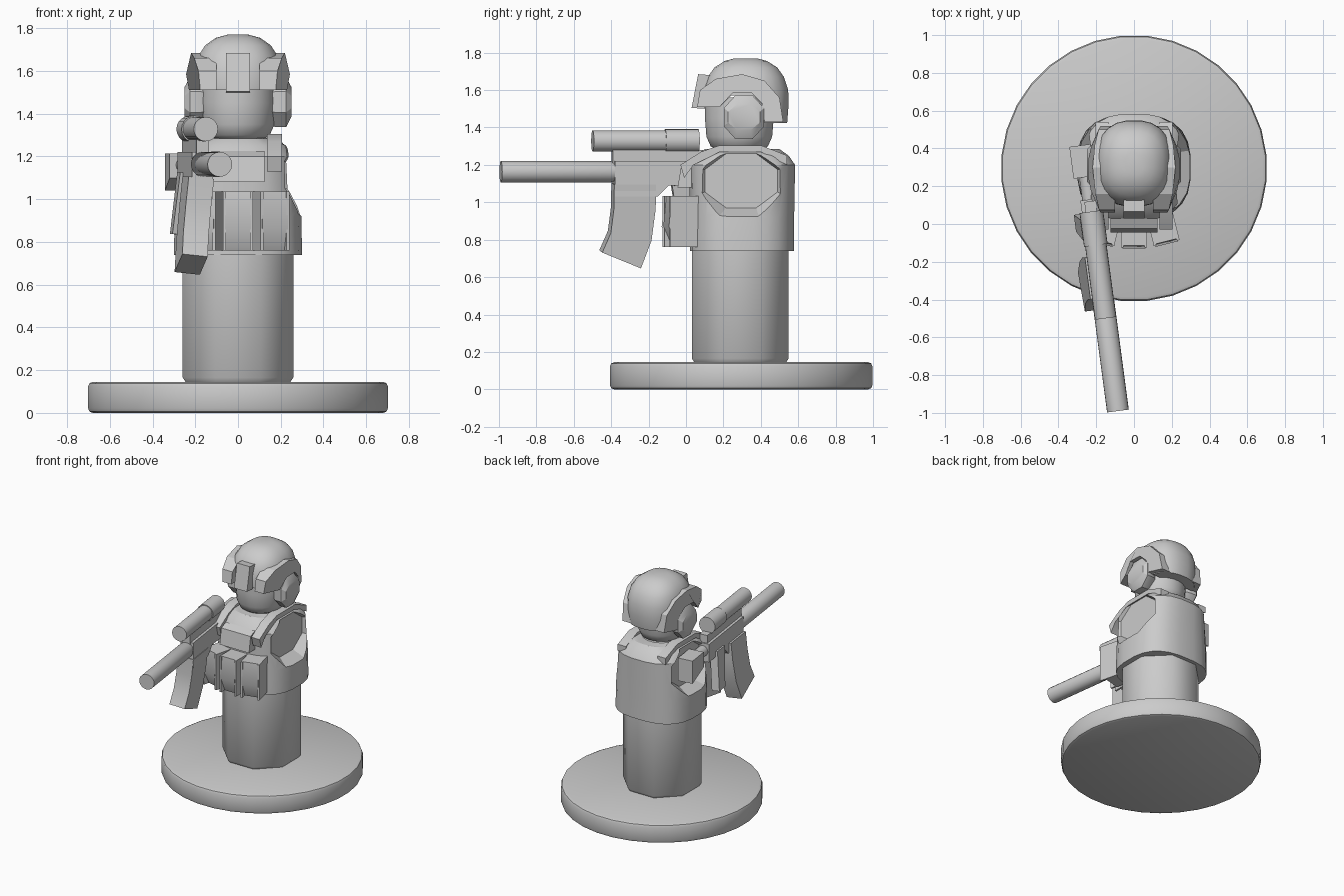
import bpy, bmesh
from math import sin, cos, pi, radians
from mathutils import Matrix, Vector

cube = bpy.data.objects.get("Cube")
if cube:
    bpy.data.objects.remove(cube, do_unlink=True)

grey = bpy.data.materials.new("plain grey")
grey.use_nodes = True
tone = (0.6, 0.6, 0.6, 1)
grey.diffuse_color = tone
grey.node_tree.nodes["Principled BSDF"].inputs["Base Color"].default_value = tone


def loft(name, rings, matrix=Matrix(), smooth=35, bevel=0):
    """Skin equal-length rings of points and cap both ends."""
    bm = bmesh.new()
    loops = [[bm.verts.new(matrix @ Vector(p)) for p in ring] for ring in rings]
    n = len(loops[0])
    for a, b in zip(loops, loops[1:]):
        for i in range(n):
            bm.faces.new((a[i], a[(i + 1) % n], b[(i + 1) % n], b[i]))
    bm.faces.new(loops[0])
    bm.faces.new(loops[-1])
    bmesh.ops.recalc_face_normals(bm, faces=bm.faces)
    mesh = bpy.data.meshes.new(name)
    bm.to_mesh(mesh)
    bm.free()
    mesh.materials.append(grey)
    ob = bpy.data.objects.new(name, mesh)
    bpy.context.collection.objects.link(ob)
    select(ob)
    if bevel:
        mod = ob.modifiers.new("edge", "BEVEL")
        mod.width, mod.segments, mod.limit_method = bevel, 2, "ANGLE"
        mod.angle_limit = radians(50)
        bpy.ops.object.modifier_apply(modifier="edge")
    if smooth:
        bpy.ops.object.shade_smooth_by_angle(angle=radians(smooth))
    return ob


def select(ob):
    bpy.ops.object.select_all(action="DESELECT")
    ob.select_set(True)
    bpy.context.view_layer.objects.active = ob


def oval(hx, hy, cy, z, n=24, power=2.0):
    """Horizontal superellipse ring."""
    pts = []
    for i in range(n):
        t = 2 * pi * (i + 0.5) / n
        c, s = cos(t), sin(t)
        pts.append((hx * abs(c) ** (2 / power) * (1 if c > 0 else -1),
                    cy + hy * abs(s) ** (2 / power) * (1 if s > 0 else -1), z))
    return pts


def prism(name, profile, x0, x1, matrix=Matrix(), **kw):
    """Extrude a (y, z) profile sideways from x0 to x1."""
    return loft(name, [[(x, y, z) for y, z in profile] for x in (x0, x1)], matrix, **kw)


def box(name, x0, x1, y0, y1, z0, z1, matrix=Matrix(), **kw):
    return prism(name, [(y0, z0), (y1, z0), (y1, z1), (y0, z1)], x0, x1, matrix, **kw)


def tube(name, stations, z, matrix=Matrix(), n=20):
    """Round part along y from (y, radius) stations."""
    return loft(name, [[(r * cos(2 * pi * i / n), y, z + r * sin(2 * pi * i / n))
                        for i in range(n)] for y, r in stations], matrix, smooth=40)


def side_ring(x, ry, rz, cy, cz, n=8):
    """Octagonal ring standing in the yz plane."""
    return [(x, cy + ry * cos(2 * pi * (i + 0.5) / n) * 1.08,
             cz + rz * sin(2 * pi * (i + 0.5) / n) * 1.08) for i in range(n)]


def cut(ob, cutter):
    select(ob)
    mod = ob.modifiers.new("cut", "BOOLEAN")
    mod.operation, mod.object, mod.solver = "DIFFERENCE", cutter, "EXACT"
    bpy.ops.object.modifier_apply(modifier="cut")
    bpy.data.objects.remove(cutter, do_unlink=True)
    bpy.ops.object.shade_smooth_by_angle(angle=radians(30))


# Round base and leg column
CY = 0.295
loft("base", [oval(0.705, 0.705, CY, z, 32) for z in (0, 0.145)], bevel=0.022)
loft("leg_column", [oval(r, r, CY - 0.005, z, 8) for r, z in
                    ((0.262, 0.14), (0.28, 0.165), (0.28, 0.78))], smooth=50)

# Vest with recessed arm openings
vest = loft("vest", [oval(hx, hy, 0.3, z, 24, 2.7) for z, hx, hy in
                     ((0.74, 0.302, 0.28), (0.92, 0.298, 0.28), (1.2, 0.27, 0.285),
                      (1.25, 0.235, 0.25), (1.285, 0.17, 0.2))])
for s in (1, -1):
    cut(vest, loft("arm_opening", [side_ring(s * 0.205, 0.195, 0.145, 0.295, 1.115),
                                   side_ring(s * 0.31, 0.27, 0.19, 0.28, 1.105)], smooth=0))
loft("neck", [oval(r, r, CY, z, 16) for r, z in ((0.15, 1.24), (0.15, 1.27), (0.12, 1.31))])

# Chest panel, shoulder straps and ammunition pouches
prism("chest_panel", [(0.03, 1.08), (-0.045, 1.08), (-0.025, 1.2), (0.03, 1.225)], -0.125, 0.125)
strap = [(-0.01, 1.13), (-0.03, 1.2), (0.08, 1.27), (0.18, 1.305), (0.4, 1.305),
         (0.54, 1.25), (0.54, 1.2), (0.4, 1.27), (0.18, 1.27), (0.04, 1.2)]
for s, side in ((1, "left"), (-1, "right")):
    prism(side + "_shoulder_strap", strap, s * 0.135, s * 0.205)
pouch = [(0.05, 0.76), (-0.08, 0.76), (-0.13, 0.87), (-0.115, 1.035), (0.05, 1.035)]
wall = [(0.05, 0.76), (-0.125, 0.76), (-0.125, 1.035), (0.05, 1.035)]
for s, side in ((0, "middle"), (1, "left"), (-1, "right")):
    m = Matrix.Translation((s * 0.143, abs(s) * 0.02, 0)) @ Matrix.Rotation(s * radians(14), 4, "Z")
    prism(side + "_pouch", pouch, -0.062, 0.062, m)
    for e in (-1, 1):
        prism(side + "_pouch_wall", wall, e * 0.056, e * 0.07, m)

# Head
loft("head", [oval(r, r * 1.03, 0.285, z, 24) for z, r in
              ((1.28, 0.12), (1.3, 0.15), (1.35, 0.172), (1.45, 0.18), (1.56, 0.178))], smooth=50)

# Helmet shell trimmed along its brim
helmet = loft("helmet", [oval(hx, hy, 0.32, z, 24, 2.4) for z, hx, hy in
                         ((1.36, 0.185, 0.205), (1.43, 0.198, 0.223), (1.52, 0.205, 0.23),
                          (1.6, 0.203, 0.228), (1.67, 0.187, 0.205), (1.72, 0.155, 0.17),
                          (1.755, 0.105, 0.115), (1.77, 0.05, 0.06))], smooth=50)
cut(helmet, prism("brim_trim", [(0.0, 1.3), (0.0, 1.51), (0.18, 1.51), (0.24, 1.57), (0.36, 1.57),
                                (0.41, 1.52), (0.42, 1.425), (0.7, 1.425), (0.7, 1.3)],
                  -0.4, 0.4, smooth=0))
prism("front_mount", [(0.03, 1.505), (0.1, 1.5), (0.13, 1.68), (0.065, 1.685)], -0.055, 0.055)

# Side rails and ear cups, mirrored
rail = [(0.06, 1.51), (0.075, 1.6), (0.16, 1.66), (0.3, 1.685), (0.42, 1.65), (0.5, 1.56),
        (0.52, 1.43), (0.42, 1.43), (0.405, 1.53), (0.35, 1.585), (0.25, 1.585), (0.18, 1.51)]


def rail_x(y, z):
    # The rail hugs the helmet, pulling in toward front and back
    return 0.245 - 1.3 * (y - 0.29) ** 2 - max(0, z - 1.6) * 0.3


for s, side in ((1, "left"), (-1, "right")):
    loft(side + "_helmet_rail", [[(s * 0.1, y, z) for y, z in rail],
                                 [(s * rail_x(y, z), y, z) for y, z in rail]], smooth=0)
    loft(side + "_ear_cup", [side_ring(s * x, ry, rz, 0.31, 1.455) for x, ry, rz in
                             ((0.14, 0.09, 0.1), (0.175, 0.108, 0.118),
                              (0.225, 0.108, 0.118), (0.25, 0.085, 0.07))], smooth=30)

# Rifle, modelled along y from the muzzle and swung into place
aim = Matrix.Translation((-0.085, -0.99, 0)) @ Matrix.Rotation(radians(7.6), 4, "Z")
tube("suppressor", [(0, 0.058), (0.59, 0.058), (0.62, 0.047), (1.0, 0.047)], 1.163, aim)
tube("scope", [(0.495, 0.057), (0.885, 0.057), (0.885, 0.063), (1.065, 0.063)], 1.328, aim)
box("scope_rail", -0.03, 0.03, 0.6, 1.12, 1.19, 1.28, aim)
prism("receiver", [(0.61, 1.03), (0.84, 1.03), (0.9, 1.09), (1.13, 1.08), (1.13, 1.22), (0.61, 1.22)],
      -0.05, 0.05, aim)
tube("stock_tube", [(1.1, 0.04), (1.3, 0.04)], 1.16, aim)
prism("shoulder_stock", [(1.25, 1.1), (1.42, 1.04), (1.42, 1.215), (1.25, 1.215)], -0.07, 0.045, aim)

# Curved magazine and pistol grip, leaning to the right
lean = aim @ Matrix.Translation((0, 0, 1.16)) @ Matrix.Rotation(radians(6), 4, "Y") \
    @ Matrix.Translation((0, 0, -1.16))
prism("magazine", [(0.605, 1.1), (0.605, 0.97), (0.59, 0.84), (0.545, 0.735), (0.755, 0.65),
                   (0.81, 0.8), (0.83, 0.97), (0.83, 1.1)], -0.06, 0.06, lean, smooth=25)
prism("pistol_grip", [(0.92, 1.12), (0.97, 0.83), (1.06, 0.83), (1.03, 1.12)], -0.06, 0.0, lean)
